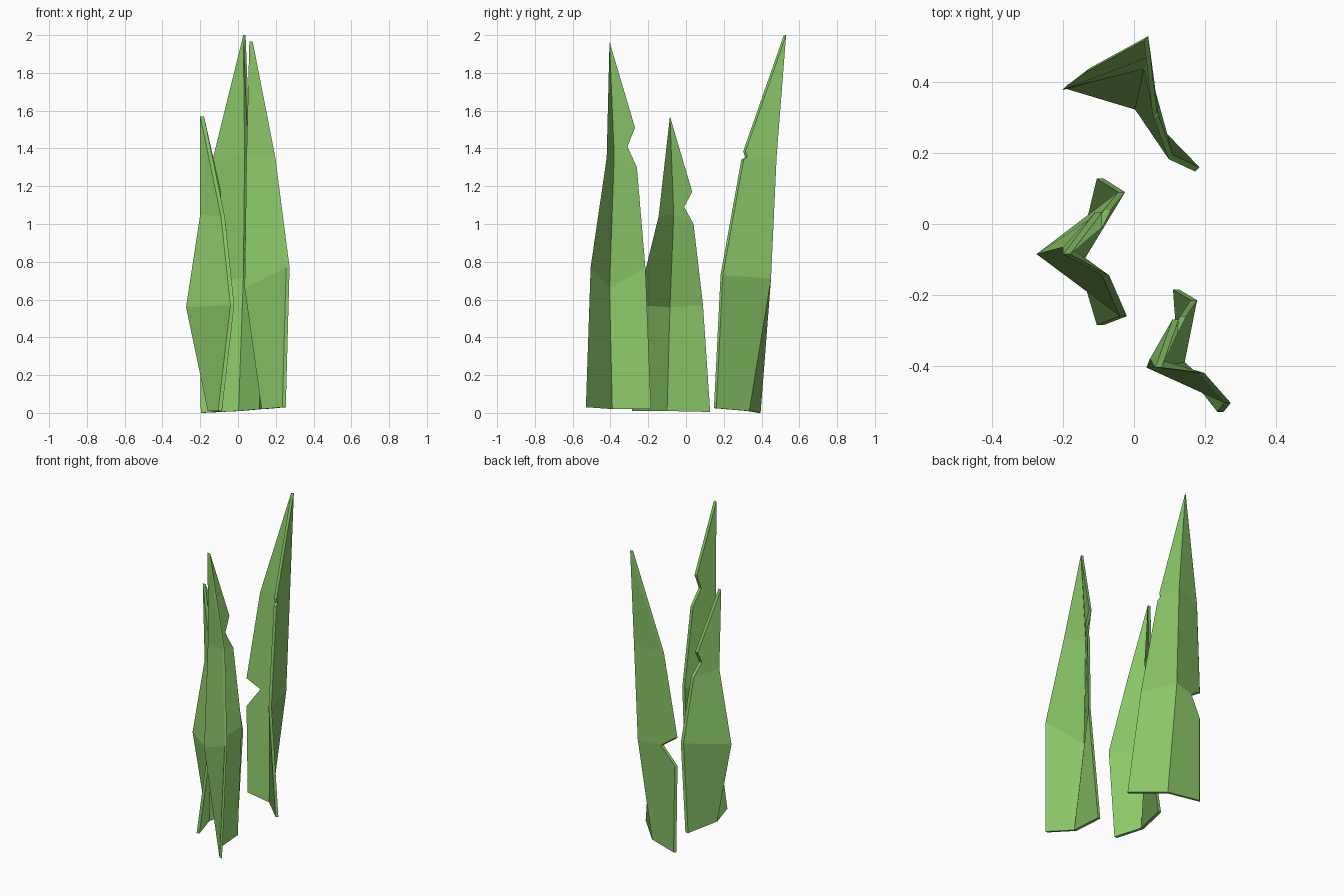
import bpy, bmesh
from mathutils import Vector

if "Cube" in bpy.data.objects:
    bpy.data.objects.remove(bpy.data.objects["Cube"])

leaf = bpy.data.materials.new("leaf_green")
leaf.diffuse_color = (0.26, 0.58, 0.14, 1)
leaf.use_nodes = True
leaf.node_tree.nodes["Principled BSDF"].inputs["Base Color"].default_value = leaf.diffuse_color


def blade(name, spine, left, right, offset):
    """Folded leaf: spine = base, mid, upper, tip. Each wing is a list of three
    edge segments (base-mid, mid-upper, upper-tip); extra points make nicks."""
    bm = bmesh.new()
    s = [bm.verts.new(p) for p in spine]
    for wing in (left, right):
        segs = [[bm.verts.new(p) for p in seg] for seg in wing]
        for i, seg in enumerate(segs):
            end = [segs[i + 1][0]] if i < 2 else []
            bm.faces.new([s[i]] + seg + end + [s[i + 1]])
    # thickness towards the open side of the fold
    ext = bmesh.ops.extrude_face_region(bm, geom=bm.faces[:], use_keep_orig=True)
    verts = [g for g in ext["geom"] if isinstance(g, bmesh.types.BMVert)]
    bmesh.ops.translate(bm, verts=verts, vec=Vector(offset))
    bmesh.ops.recalc_face_normals(bm, faces=bm.faces[:])
    mesh = bpy.data.meshes.new(name)
    bm.to_mesh(mesh)
    bm.free()
    mesh.materials.append(leaf)
    bpy.context.collection.objects.link(bpy.data.objects.new(name, mesh))


# tall back blade, nicked on both edges
blade("back_blade",
      [(.015, .335, .01), (.04, .45, .71), (.047, .48, 1.36), (.04, .53, 2.0)],
      [[(-.185, .395, 0), (-.19, .39, .575)],
       [(-.105, .415, .70), (-.19, .39, .76)],
       [(-.125, .44, 1.33)]],
      [[(.185, .16, .025)], [(.11, .195, .73)],
       [(.07, .305, 1.34), (.065, .325, 1.355), (.065, .315, 1.385)]],
      (-.012, -.012, 0))

# short middle blade, nicked near the tip
blade("middle_blade",
      [(-.16, -.10, .01), (-.275, -.085, .56), (-.20, -.065, 1.05), (-.20, -.085, 1.57)],
      [[(-.105, -.285, .01)], [(-.04, -.26, .57)], [(-.09, -.145, 1.04)]],
      [[(-.105, .128, .005)], [(-.045, .09, .57)],
       [(-.085, .04, 1.0), (-.11, -.01, 1.09), (-.11, .033, 1.17)]],
      (.02, 0, 0))

# front blade, nicked near the tip
blade("front_blade",
      [(.125, -.39, .02), (.035, -.405, .66), (.045, -.38, 1.36), (.06, -.405, 1.965)],
      [[(.235, -.53, .03)], [(.255, -.505, .77)], [(.18, -.42, 1.35)]],
      [[(.11, -.185, .02)], [(.16, -.215, .77)],
       [(.13, -.26, 1.30), (.105, -.31, 1.41), (.108, -.27, 1.51)]],
      (.018, 0, 0))
